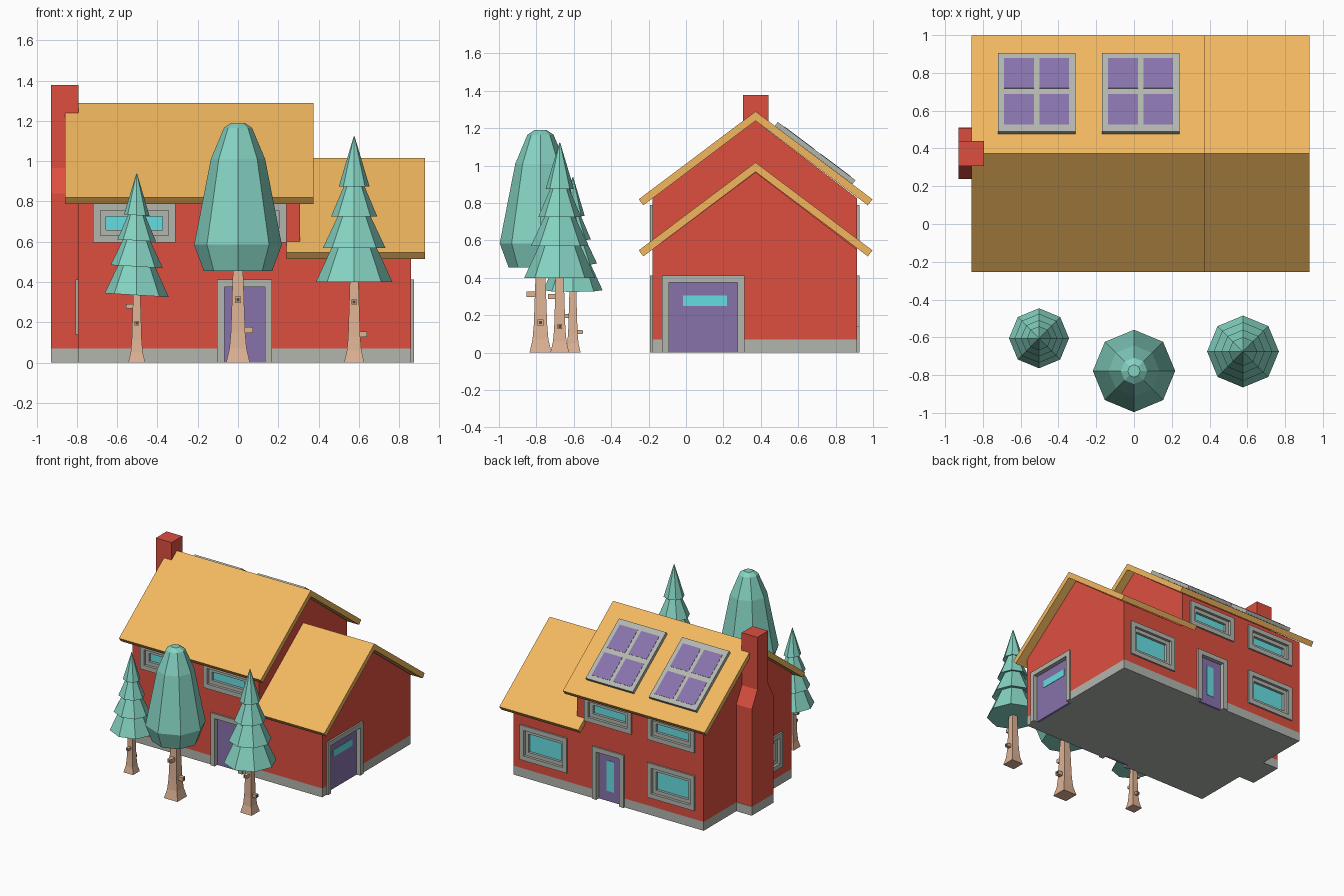
import bpy, bmesh, math
from mathutils import Matrix, Vector

if "Cube" in bpy.data.objects:
    bpy.data.objects.remove(bpy.data.objects["Cube"])

def colour(name, hexcode):
    m = bpy.data.materials.new(name)
    lin = [(int(hexcode[i:i + 2], 16) / 255) ** 2.2 for i in (0, 2, 4)]
    m.diffuse_color = (*lin, 1)
    m.use_nodes = True
    m.node_tree.nodes["Principled BSDF"].inputs["Base Color"].default_value = m.diffuse_color
    return m

RED = colour("brick_red", "DC5042")
ROOF = colour("roof_orange", "F2B660")
GREY = colour("trim_grey", "B0B5AC")
DOOR = colour("door_purple", "8672AA")
GLASS = colour("glass_cyan", "66DDE0")
LEAF = colour("foliage_teal", "84D2C1")
BARK = colour("bark_tan", "DDB193")
DARK = colour("knot_dark", "5A4740")

def finish(bm, name, mat):
    bmesh.ops.recalc_face_normals(bm, faces=bm.faces)
    me = bpy.data.meshes.new(name)
    bm.to_mesh(me)
    bm.free()
    ob = bpy.data.objects.new(name, me)
    bpy.context.collection.objects.link(ob)
    if mat:
        me.materials.append(mat)
    return ob

def boxes(name, items, mat, matrix=None):
    """One object from boxes given as (x0, x1, y0, y1, z0, z1)."""
    bm = bmesh.new()
    for x0, x1, y0, y1, z0, z1 in items:
        m = Matrix.Translation(((x0 + x1) / 2, (y0 + y1) / 2, (z0 + z1) / 2))
        m = m @ Matrix.Diagonal((abs(x1 - x0), abs(y1 - y0), abs(z1 - z0), 1))
        bmesh.ops.create_cube(bm, size=1, matrix=(matrix or Matrix()) @ m)
    return finish(bm, name, mat)

def prism(name, profile, x0, x1, mat):
    """Extrude a (y, z) profile along x."""
    bm = bmesh.new()
    f = bm.faces.new([bm.verts.new((x0, y, z)) for y, z in profile])
    ext = bmesh.ops.extrude_face_region(bm, geom=[f])["geom"]
    bmesh.ops.translate(bm, vec=(x1 - x0, 0, 0),
                        verts=[v for v in ext if isinstance(v, bmesh.types.BMVert)])
    return finish(bm, name, mat)

def lathe(name, rings, sides, phase, at, mat, tilt=(0, 0)):
    """Faceted solid from (radius, z) rings; tilt slants the outer skirts."""
    bm, loops = bmesh.new(), []
    for r, z in rings:
        loop = []
        for i in range(sides):
            a = phase + math.tau * i / sides
            x, y = r * math.cos(a), r * math.sin(a)
            loop.append(bm.verts.new((at[0] + x, at[1] + y, z + tilt[0] * x + tilt[1] * y)))
        loops.append(loop)
    for a, b in zip(loops, loops[1:]):
        for i in range(sides):
            j = (i + 1) % sides
            bm.faces.new((a[i], a[j], b[j], b[i]))
    bm.faces.new(loops[0])
    bm.faces.new(loops[-1])
    return finish(bm, name, mat)

# House shell: two-storey part, low wing, plinth, chimney
YF, YB, XL, XR, XM, RY = -0.18, 0.915, -0.795, 0.86, 0.308, 0.372

def gable(name, x0, x1, apex):
    eave = apex - 0.75 * (RY - YF)
    return prism(name, [(YF, 0.07), (YF, eave), (RY, apex), (YB, eave), (YB, 0.07)], x0, x1, RED)

shell = [gable("main_walls", XL, XM, 1.24), gable("wing_walls", XM, XR, 0.965),
         boxes("plinth", [(XL, XR, YF, YB, 0, 0.07)], GREY)]
boxes("chimney_plinth", [(-0.93, XL, 0.24, 0.51, 0, 0.07)], GREY)
half = [(0.135, 0.07), (0.135, 0.84), (0.067, 0.965), (0.067, 1.378)]
prism("chimney", [(0.373 - h, z) for h, z in half] + [(0.373 + h, z) for h, z in half[::-1]],
      -0.93, -0.793, RED)

# Roofs: folded slabs
def roof(name, x0, x1, top):
    side = [(0.625, top - 0.47), (0.6, top - 0.502)]
    prism(name, [(RY, top)] + [(RY + d, z) for d, z in side] + [(RY, top - 0.05)]
          + [(RY - d, z) for d, z in side[::-1]], x0, x1, ROOF)

roof("main_roof", -0.86, 0.375, 1.29)
roof("wing_roof", 0.24, 0.928, 1.017)

# Solar panels laid on the rear slope
slope = Matrix.Translation((0, RY, 1.29)) @ Matrix.Rotation(-math.atan(0.75), 4, 'X')
for n, x in enumerate((-0.72, -0.17)):
    boxes(f"solar_panel_{n}", [(x, x + 0.41, 0.129, 0.648, 0, 0.026)], GREY, slope)
    boxes(f"solar_cells_{n}", [(x + a, x + a + 0.157, s, s + 0.2, 0.01, 0.028)
                               for a in (0.033, 0.22) for s in (0.174, 0.413)], DOOR, slope)

# Openings: boxes in wall coordinates (u along wall, z up, d outward)
cuts = []

def wall(side, u0, u1, z0, z1, d0, d1):
    if side in ("front", "back"):
        y, s = (YF, -1) if side == "front" else (YB, 1)
        return (u0, u1, y + s * d0, y + s * d1, z0, z1)
    x, s = (XL, -1) if side == "left" else (XR, 1)
    return (x + s * d0, x + s * d1, u0, u1, z0, z1)

def ring(side, u0, u1, z0, z1, w, d0, d1, sill=True):
    parts = [(u0, u0 + w, z0, z1), (u1 - w, u1, z0, z1), (u0 + w, u1 - w, z1 - w, z1)]
    if sill:
        parts.append((u0 + w, u1 - w, z0, z0 + w))
    return [wall(side, *p, d0, d1) for p in parts]

def window(name, side, u0, u1, z0, z1):
    a, b = 0.036, 0.064
    boxes(name + "_frame", ring(side, u0, u1, z0, z1, a, -0.04, 0.013)
          + ring(side, u0 + a, u1 - a, z0 + a, z1 - a, b - a, -0.04, -0.008), GREY)
    boxes(name + "_glass", [wall(side, u0 + b, u1 - b, z0 + b, z1 - b, -0.04, -0.028)], GLASS)
    cuts.append(wall(side, u0 + 0.01, u1 - 0.01, z0 + 0.01, z1 - 0.01, -0.04, 0.05))

def door(name, side, u0, u1, pane=None):
    w = 0.037
    boxes(name + "_frame", ring(side, u0, u1, 0, 0.413, w, -0.04, 0.013, False), GREY)
    boxes(name, [wall(side, u0 + w, u1 - w, 0, 0.376, -0.04, -0.02)], DOOR)
    if pane:
        boxes(name + "_glass", [wall(side, *pane, -0.03, -0.017)], GLASS)
    cuts.append(wall(side, u0 + 0.01, u1 - 0.01, -0.05, 0.403, -0.04, 0.05))

for side in ("front", "back"):
    for n, u in enumerate((-0.72, -0.17)):
        window(f"{side}_upper_window_{n}", side, u, u + 0.41, 0.595, 0.79)
for n, u in enumerate((-0.72, 0.39)):
    window(f"back_lower_window_{n}", "back", u, u + 0.41, 0.14, 0.413)
window("side_window", "left", -0.05, 0.22, 0.14, 0.413)
door("front_door", "front", -0.105, 0.17)
door("back_door", "back", -0.105, 0.17, (0.0, 0.065, 0.08, 0.32))
door("garage_door", "right", -0.127, 0.312, (-0.017, 0.218, 0.25, 0.305))

cutter = boxes("opening_cutter", cuts, None)
cutter.hide_render = True
cutter.hide_set(True)
for ob in shell:
    mod = ob.modifiers.new("openings", 'BOOLEAN')
    mod.object, mod.operation, mod.solver = cutter, 'DIFFERENCE', 'EXACT'

# Trees: flared square trunks with cut branch stubs
def trunk(name, at, k, top, stubs):
    q = math.sqrt(2) * k
    lathe(name, [(0.05 * q, 0), (0.036 * q, 0.06 * k), (0.03 * q, 0.13 * k), (0.02 * q, top)],
          4, math.pi / 4, at, BARK)
    for n, (dx, dy, z) in enumerate(stubs):
        axis = Matrix.Translation((*at, z)) @ Vector((dx, dy, 0)).to_track_quat('X', 'Z').to_matrix().to_4x4()
        w = 0.013 * k
        boxes(f"{name}_stub_{n}", [(0, 0.063 * k, -w, w, -w, w)], BARK, axis)
        boxes(f"{name}_knot_{n}", [(0.05 * k, 0.064 * k, -w * .55, w * .55, -w * .55, w * .55)], DARK, axis)

def pine(name, at, k, tilt, stubs):
    tiers = [(0.19, 0.40), (0.105, 0.585), (0.155, 0.57), (0.075, 0.74), (0.115, 0.725),
             (0.045, 0.89), (0.076, 0.875), (0.002, 1.124)]
    trunk(name + "_trunk", at, k, 0.45 * k, stubs)
    lathe(name + "_foliage", [(r * k, z * k) for r, z in tiers], 8, 0, at, LEAF, tilt)

pine("small_pine", (-0.503, -0.605), 0.836, (-0.06, 0),
     [(-1, 0, 0.28), (0, 1, 0.11), (0, -1, 0.195)])
pine("tall_pine", (0.577, -0.675), 1, (0, 0), [(1, 0, 0.14), (0, -1, 0.30)])

trunk("round_tree_trunk", (0, -0.778), 1.18, 0.5, [(1, 0, 0.162), (0, -1, 0.312)])
lathe("round_tree_foliage", [(0.17, 0.455), (0.218, 0.585), (0.135, 1.01), (0.07, 1.165), (0.033, 1.19)],
      8, 0, (0, -0.778), LEAF)
